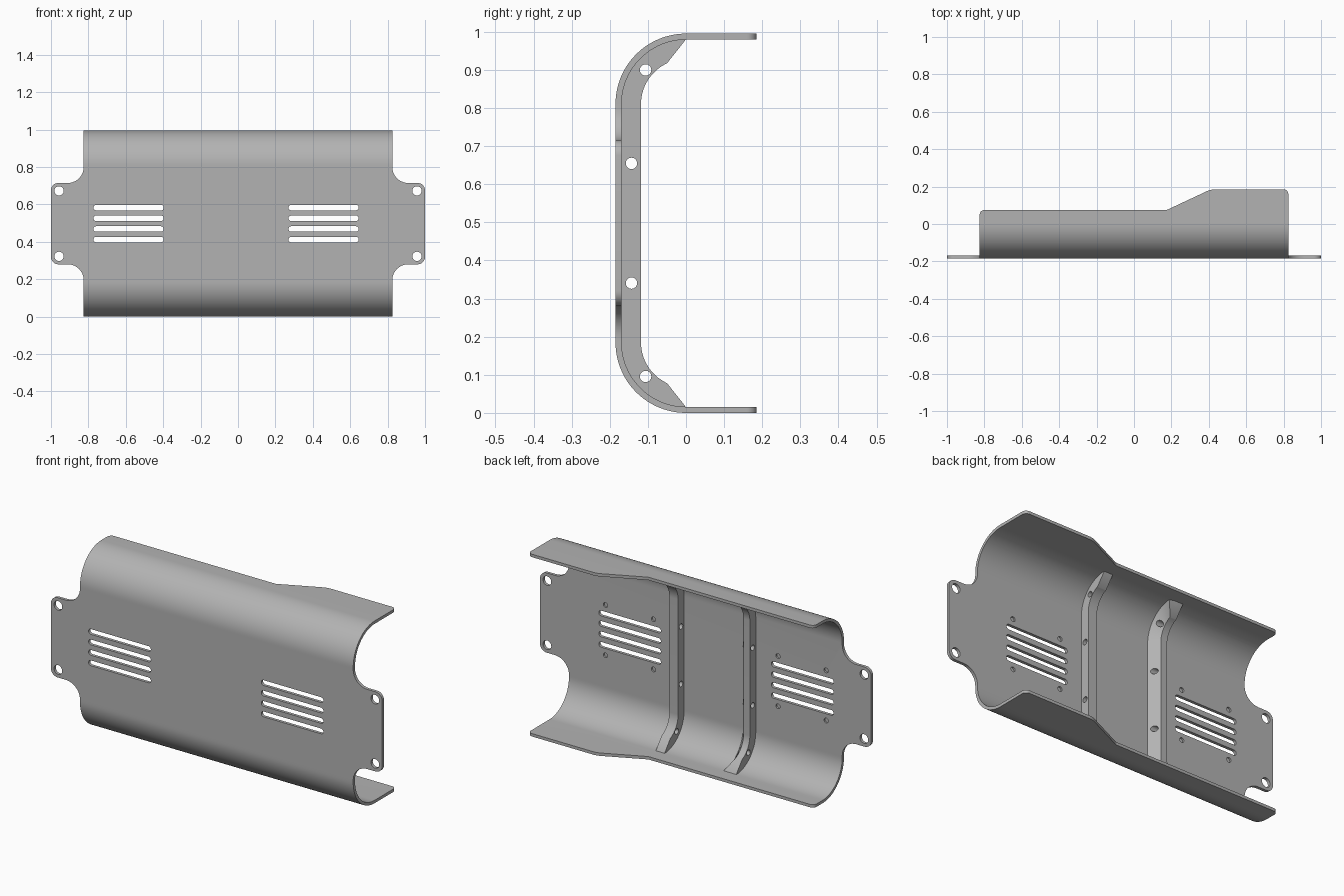
import bpy, bmesh, math
from mathutils import Vector

if "Cube" in bpy.data.objects:
    bpy.data.objects.remove(bpy.data.objects["Cube"], do_unlink=True)

H = 0.995            # overall height
MID = H / 2
R = 0.185            # outer bend radius
T = 0.016            # sheet thickness

grey = bpy.data.materials.new("satin grey")
grey.use_nodes = True
grey.diffuse_color = (0.45, 0.45, 0.45, 1)
grey.node_tree.nodes["Principled BSDF"].inputs["Base Color"].default_value = (0.45, 0.45, 0.45, 1)


def rounded(corners, steps=10):
    """Polygon from (u, v, radius) corners, each filleted with an arc."""
    out = []
    for i, (u, v, r) in enumerate(corners):
        p = Vector((u, v))
        if r == 0:
            out.append(p)
            continue
        a = (Vector(corners[i - 1][:2]) - p).normalized()
        b = (Vector(corners[(i + 1) % len(corners)][:2]) - p).normalized()
        half = a.angle(b) / 2
        centre = p + (a + b).normalized() * (r / math.sin(half))
        start = p + a * (r / math.tan(half)) - centre
        end = p + b * (r / math.tan(half)) - centre
        sweep = start.angle_signed(end)
        for k in range(steps + 1):
            t = -sweep * k / steps
            out.append(centre + Vector((start.x * math.cos(t) - start.y * math.sin(t),
                                        start.x * math.sin(t) + start.y * math.cos(t))))
    return out


def prism(bm, points, axis, lo, hi):
    """Extrude a 2D outline along x, y or z into bm."""
    place = {"x": lambda p, d: (d, p[0], p[1]),
             "y": lambda p, d: (p[0], d, p[1]),
             "z": lambda p, d: (p[0], p[1], d)}[axis]
    a = [bm.verts.new(place(p, lo)) for p in points]
    b = [bm.verts.new(place(p, hi)) for p in points]
    bm.faces.new(a)
    bm.faces.new(b[::-1])
    for i in range(len(a)):
        bm.faces.new((a[i - 1], b[i - 1], b[i], a[i]))


def finish(bm, name):
    bmesh.ops.recalc_face_normals(bm, faces=bm.faces)
    mesh = bpy.data.meshes.new(name)
    bm.to_mesh(mesh)
    bm.free()
    ob = bpy.data.objects.new(name, mesh)
    mesh.materials.append(grey)
    bpy.context.collection.objects.link(ob)
    return ob


def boolean(ob, cutter, operation):
    bpy.ops.object.select_all(action="DESELECT")
    bpy.context.view_layer.objects.active = ob
    ob.select_set(True)
    mod = ob.modifiers.new("cut", "BOOLEAN")
    mod.operation, mod.solver, mod.object = operation, "EXACT", cutter
    bpy.ops.object.modifier_apply(modifier=mod.name)
    bpy.data.objects.remove(cutter, do_unlink=True)


def smooth(ob):
    bpy.ops.object.select_all(action="DESELECT")
    bpy.context.view_layer.objects.active = ob
    ob.select_set(True)
    bpy.ops.object.shade_smooth_by_angle(angle=math.radians(30))


def circle(u, v, r, n=24):
    return [(u + r * math.cos(math.tau * k / n), v + r * math.sin(math.tau * k / n)) for k in range(n)]


def arc(r, a0, a1, n=24):
    """Points of the upper bend, centred on its axis, angles in degrees."""
    angles = [math.radians(a0 + (a1 - a0) * k / n) for k in range(n + 1)]
    return [(r * math.cos(a), H - R + r * math.sin(a)) for a in angles]


def mirrored(points):
    """Continue an upper half profile into its lower mirror image."""
    return points[::-1] + [(y, H - z) for y, z in points]


# Bent sheet: C-shaped profile along x
bm = bmesh.new()
outer = mirrored(arc(R, 180, 90) + [(0.3, H)])
inner = mirrored(arc(R - T, 180, 90) + [(0.3, H - T)])
prism(bm, outer + inner[::-1], "x", -1.1, 1.1)
shell = finish(bm, "bent_shell")

# Trim to the front outline with mounting tabs
corner = [(0.825, 1.2, 0), (0.825, 0.715, 0.085), (1, 0.715, 0.04)]
right_side = corner + [(x, H - z, r) for x, z, r in corner[::-1]]
left_side = [(-x, z, r) for x, z, r in right_side[::-1]]
bm = bmesh.new()
prism(bm, rounded(right_side + left_side), "y", -0.5, 0.5)
boolean(shell, finish(bm, "front_trim"), "INTERSECT")

# Trim to the stepped flange outline
step = [(-1.2, -0.4, 0), (1.2, -0.4, 0), (1.2, -0.1, 0), (0.825, -0.1, 0),
        (0.825, 0.185, 0.025), (0.41, 0.185, 0.1), (0.175, 0.075, 0.03),
        (-0.825, 0.075, 0.025), (-0.825, -0.1, 0), (-1.2, -0.1, 0)]
bm = bmesh.new()
prism(bm, rounded(step), "z", -0.2, 1.2)
boolean(shell, finish(bm, "flange_trim"), "INTERSECT")

# Vent slots, tab holes and shallow screw holes behind the vents
bm = bmesh.new()
for x0, x1 in ((-0.773, -0.397), (0.27, 0.645)):
    for k in range(4):
        z = MID + (k - 1.5) * 0.057
        h = 0.0145
        prism(bm, rounded([(x0, z - h, 0.014), (x1, z - h, 0.014),
                           (x1, z + h, 0.014), (x0, z + h, 0.014)], 6), "y", -0.3, -0.1)
    for x in (x0 + 0.045, x1 - 0.04):
        for dz in (-0.137, 0.137):
            prism(bm, circle(x, MID + dz, 0.013), "y", -0.178, -0.1)
for x in (-0.957, 0.957):
    for dz in (-0.175, 0.175):
        prism(bm, circle(x, MID + dz, 0.025), "y", -0.3, -0.1)
boolean(shell, finish(bm, "hole_cutter"), "DIFFERENCE")
smooth(shell)


def rib(name, x0, x1, flare):
    """Rib following the bend; its +x side flares out toward the sheet."""
    crest = mirrored(arc(0.118, 180, 115) + [(-0.003, H - T - 0.003)])
    base = mirrored(arc(R - T + 0.004, 180, 92) + [(0, H - T + 0.004)])
    bm = bmesh.new()
    rings = []
    for (cy, cz), (by, bz) in zip(crest, base):
        rings.append([bm.verts.new(co) for co in (
            (x0, by, bz), (x0, cy, cz), (x1, cy, cz), (x1 + flare, by, bz))])
    for a, b in zip(rings, rings[1:]):
        for i in range(4):
            bm.faces.new((a[i - 1], a[i], b[i], b[i - 1]))
    bm.faces.new(rings[0])
    bm.faces.new(rings[-1][::-1])
    ob = finish(bm, name)
    # Cross holes through the rib
    bm = bmesh.new()
    for y, dz in ((-0.106, 0.402), (-0.143, 0.157)):
        for s in (-1, 1):
            prism(bm, circle(y, MID + s * dz, 0.015), "x", x0 - 0.1, x1 + 0.2)
    boolean(ob, finish(bm, "rib_hole_cutter"), "DIFFERENCE")
    smooth(ob)


rib("straight_rib", 0.13, 0.183, 0)
rib("flared_rib", -0.303, -0.265, 0.042)
